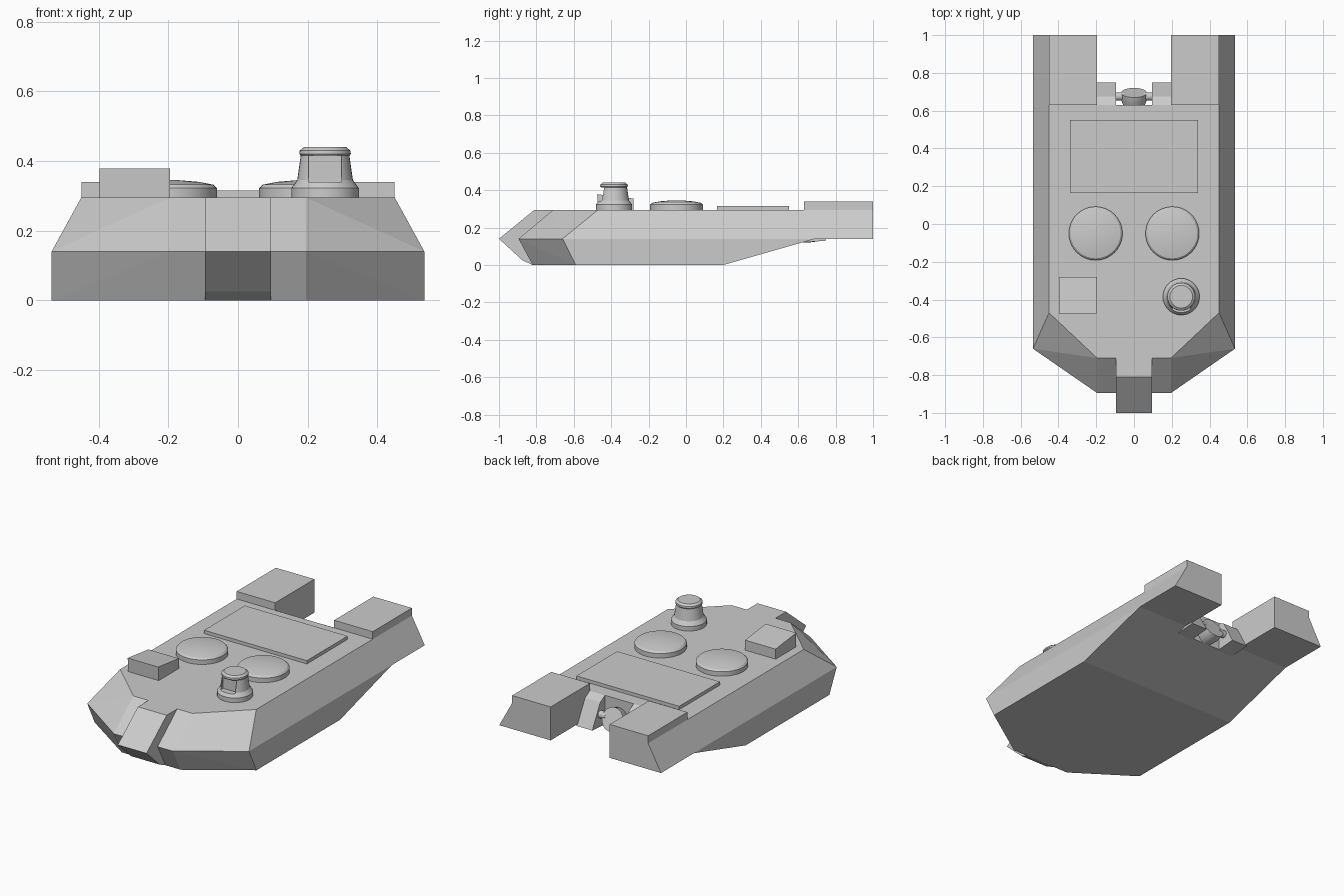
import bpy, bmesh, math
from mathutils import Matrix

if "Cube" in bpy.data.objects:
    bpy.data.objects.remove(bpy.data.objects["Cube"])


def finish(name, bm, smooth=False):
    bmesh.ops.recalc_face_normals(bm, faces=bm.faces)
    me = bpy.data.meshes.new(name)
    bm.to_mesh(me)
    bm.free()
    ob = bpy.data.objects.new(name, me)
    bpy.context.collection.objects.link(ob)
    if smooth:
        bpy.ops.object.select_all(action='DESELECT')
        ob.select_set(True)
        bpy.context.view_layer.objects.active = ob
        bpy.ops.object.shade_smooth_by_angle(angle=math.radians(25))
    return ob


def loft(name, rings):
    """Join matching closed rings of points and cap both ends."""
    bm = bmesh.new()
    loops = [[bm.verts.new(p) for p in r] for r in rings]
    n = len(loops[0])
    for a, b in zip(loops, loops[1:]):
        for i in range(n):
            j = (i + 1) % n
            bm.faces.new((a[i], a[j], b[j], b[i]))
    bm.faces.new(loops[0])
    bm.faces.new(loops[-1])
    return finish(name, bm)


def side_profile(name, x0, x1, pts):
    """Extrude a (y, z) profile along x."""
    return loft(name, [[(x, y, z) for y, z in pts] for x in (x0, x1)])


def revolve(name, pts, matrix, seg=32):
    """Lathe a (radius, height) profile."""
    return_rings = [[(r * math.cos(math.tau * i / seg), r * math.sin(math.tau * i / seg), z)
                     for i in range(seg)] for r, z in pts]
    ob = loft(name, return_rings)
    ob.data.transform(matrix)
    bpy.context.view_layer.objects.active = ob
    bpy.ops.object.select_all(action='DESELECT')
    ob.select_set(True)
    bpy.ops.object.shade_smooth_by_angle(angle=math.radians(25))
    return ob


# Main hull: chined body with pointed bow and rising stern
half = [(.535, -.59, 0), (.195, -.82, 0), (.535, .2, 0),
        (.535, -.66, .14), (.195, -.895, .14), (.535, .63, .14), (.535, .63, .123),
        (.45, -.47, .295), (.195, -.71, .295), (.45, .63, .295)]
bm = bmesh.new()
for s in (-1, 1):
    for x, y, z in half:
        bm.verts.new((s * x, y, z))
bmesh.ops.convex_hull(bm, input=bm.verts)
bmesh.ops.dissolve_limit(bm, angle_limit=math.radians(1), verts=bm.verts, edges=bm.edges)
finish("hull", bm)

# Centre bow block
side_profile("bow_block", -.095, .095,
             [(-.65, .295), (-.81, .295), (-1, .14), (-.875, .025), (-.82, 0), (-.65, 0)])

# Stern pods, drive brackets and hinge pins on both sides
for s, side in ((-1, "left"), (1, "right")):
    rings = []
    for y, zb in ((.63, .123), (.69, .14), (1, .14)):
        rings.append([(s * x, y, z) for x, z in
                      ((.195, zb), (.535, zb), (.535, .14 + 1e-4), (.45, .295), (.45, .34), (.195, .34))])
    loft(side + "_stern_pod", rings)
    side_profile(side + "_drive_bracket", s * .095, s * .2,
                 [(.62, .295), (.63, .295), (.675, .27), (.75, .13), (.62, .12)])
    revolve(side + "_hinge_pin", [(.022, 0), (.022, .05)],
            Matrix.Translation((s * .05 if s > 0 else -.1, .675, .2)) @ Matrix.Rotation(math.pi / 2, 4, 'Y'), 12)
    # Round hatches
    revolve(side + "_hatch", [(.142, .29), (.142, .322), (.132, .332), (.09, .34), (.03, .345)],
            Matrix.Translation((s * .203, -.05, 0)), 40)

# Tilted stern nozzle
revolve("stern_nozzle", [(.05, -.09), (.068, -.04), (.068, 0)],
        Matrix.Translation((0, .695, .2)) @ Matrix.Rotation(math.radians(-68), 4, 'X'))

# Engine deck panel
side_profile("deck_panel", -.34, .34, [(.165, .29), (.55, .29), (.55, .315), (.165, .315)])

# Sloped driver's box
side_profile("sight_box", -.397, -.195, [(-.47, .29), (-.28, .29), (-.28, .355), (-.475, .378)])

# Periscope cupola with a front window cut
cupola = revolve("periscope_cupola",
                 [(.097, .29), (.097, .322), (.08, .345), (.07, .415), (.074, .42), (.073, .43), (.06, .44)],
                 Matrix.Translation((.25, -.385, 0)))
cutter = side_profile("window_cutter", .203, .297,
                      [(-.52, .34), (-.43, .34), (-.43, .415), (-.52, .415)])
cutter.hide_render = True
cutter.hide_set(True)
mod = cupola.modifiers.new("window", 'BOOLEAN')
mod.operation = 'DIFFERENCE'
mod.solver = 'EXACT'
mod.object = cutter
